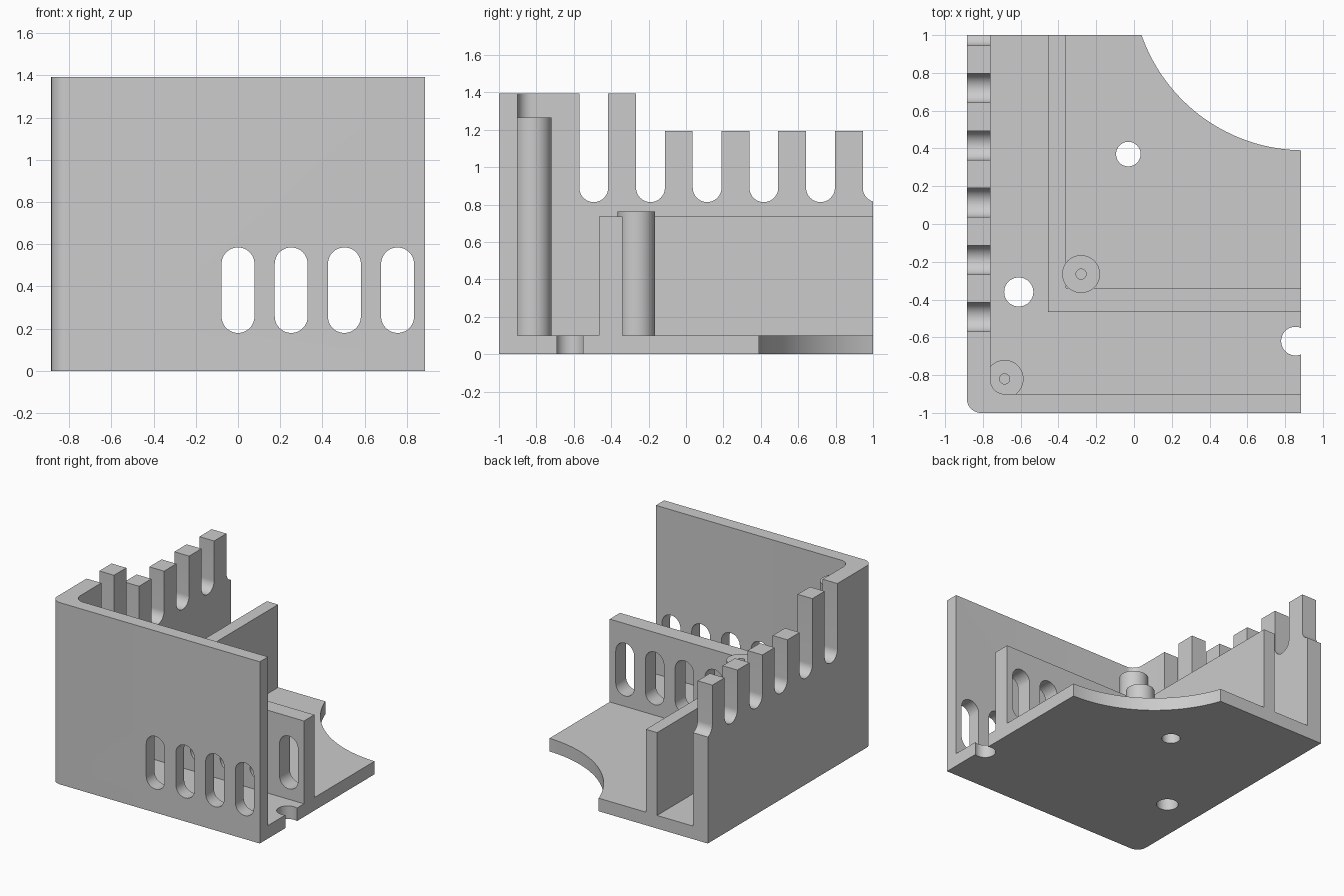
import bpy, bmesh
from math import radians, cos, sin, asin, degrees

if "Cube" in bpy.data.objects:
    bpy.data.objects.remove(bpy.data.objects["Cube"], do_unlink=True)

grey = bpy.data.materials.new("light_grey")
grey.use_nodes = True
grey.diffuse_color = (0.6, 0.6, 0.6, 1)
grey.node_tree.nodes["Principled BSDF"].inputs["Base Color"].default_value = (0.6, 0.6, 0.6, 1)


def arc(cx, cy, r, start, end, n=12):
    return [(cx + r * cos(radians(start + (end - start) * i / n)),
             cy + r * sin(radians(start + (end - start) * i / n))) for i in range(n + 1)]


def circle(cx, cy, r, n=48):
    return arc(cx, cy, r, 0, 360, n)[:-1]


def box(u0, u1, v0, v1):
    return [(u0, v0), (u1, v0), (u1, v1), (u0, v1)]


def stadium(u, low, high, r):
    return arc(u, low + r, r, 180, 360, 24) + arc(u, high - r, r, 0, 180, 24)


def prism(name, outline, lo, hi, axis="z"):
    """Extrude a flat outline along one axis."""
    place = {"x": lambda u, v, w: (w, u, v),
             "y": lambda u, v, w: (u, w, v),
             "z": lambda u, v, w: (u, v, w)}[axis]
    bm = bmesh.new()
    rings = [[bm.verts.new(place(u, v, w)) for u, v in outline] for w in (lo, hi)]
    n = len(outline)
    for ring in rings:
        bm.faces.new(ring)
    for i in range(n):
        j = (i + 1) % n
        bm.faces.new((rings[0][i], rings[0][j], rings[1][j], rings[1][i]))
    bmesh.ops.recalc_face_normals(bm, faces=bm.faces)
    mesh = bpy.data.meshes.new(name)
    bm.to_mesh(mesh)
    bm.free()
    mesh.materials.append(grey)
    obj = bpy.data.objects.new(name, mesh)
    bpy.context.collection.objects.link(obj)
    return obj


def combine(obj, others, operation="DIFFERENCE"):
    """Apply booleans and remove the helper objects."""
    bpy.context.view_layer.objects.active = obj
    for other in others:
        other.hide_render = True
        mod = obj.modifiers.new("boolean", "BOOLEAN")
        mod.operation = operation
        mod.solver = "EXACT"
        mod.object = other
        bpy.ops.object.modifier_apply(modifier=mod.name)
        bpy.data.objects.remove(other, do_unlink=True)


X, Y = 0.885, 1.0            # half width and half depth
FLOOR, TOP, COMB = 0.1, 1.393, 1.193
INX, INY = -0.76, -0.9       # inner faces of the outer walls
R = 0.075                    # corner radius and slot radius

# Base plate with rounded corner and large arc bite
bx, by, br = 0.9, 1.301, 0.911
a0 = 270 - degrees(asin((bx - X) / br))
a1 = 180 + degrees(asin((by - Y) / br))
corner = arc(-X + R, -Y + R, R, 180, 270)
base = prism("base_plate", corner + [(X, -Y)] + arc(bx, by, br, a0, a1, 40) + [(-X, Y)], 0, FLOOR)
combine(base, [prism("hole_cutter", circle(x, y, r), -0.1, 0.3)
               for x, y, r in ((-0.03, 0.37, 0.065), (-0.61, -0.36, 0.077), (0.855, -0.62, 0.076))])

# Outer L-shaped wall
inner = arc(INX + R, INY + R, R, 270, 180)
walls = prism("outer_walls", corner + [(X, -Y), (X, INY)] + inner + [(INX, Y), (-X, Y)], FLOOR, TOP)


def vents(y0, y1):
    return [prism("vent_cutter", stadium(0.252 * i, 0.18, 0.585, 0.078), y0, y1, "y") for i in range(4)]


# Lowered comb with round-bottomed gaps, and vents in the front
cutters = [prism("step_cutter", box(-0.19, 1.2, COMB, 1.6), -1, -0.7, "x")]
cutters += [prism("gap_cutter", stadium(-0.493 + 0.303 * i, 0.813, 1.7, 0.077), -1, -0.7, "x")
            for i in range(6)]
combine(walls, cutters + vents(-1.1, -0.8))

# Inner L-shaped divider with matching vents
divider = prism("inner_divider", [(-0.455, -0.465), (X, -0.465), (X, -0.34), (-0.36, -0.34),
                                  (-0.36, Y), (-0.455, Y)], FLOOR, 0.735)
combine(divider, vents(-0.6, -0.2))

# Screw posts with blind pilot holes
posts = []
for name, x, y, r, top in (("outer_post", -0.685, -0.82, 0.1, 1.265), ("inner_post", -0.28, -0.265, 0.1, 0.762)):
    post = prism(name, circle(x, y, r), FLOOR, top)
    combine(post, [prism("pilot_cutter", circle(x, y, 0.027, 24), top - 0.3, top + 0.1)])
    posts.append(post)

# Merge plate and outer walls into one housing
combine(base, [walls], "UNION")
base.name = "housing"

for obj in [base, divider] + posts:
    bpy.ops.object.select_all(action="DESELECT")
    obj.select_set(True)
    bpy.context.view_layer.objects.active = obj
    bpy.ops.object.shade_smooth_by_angle(angle=radians(30))
